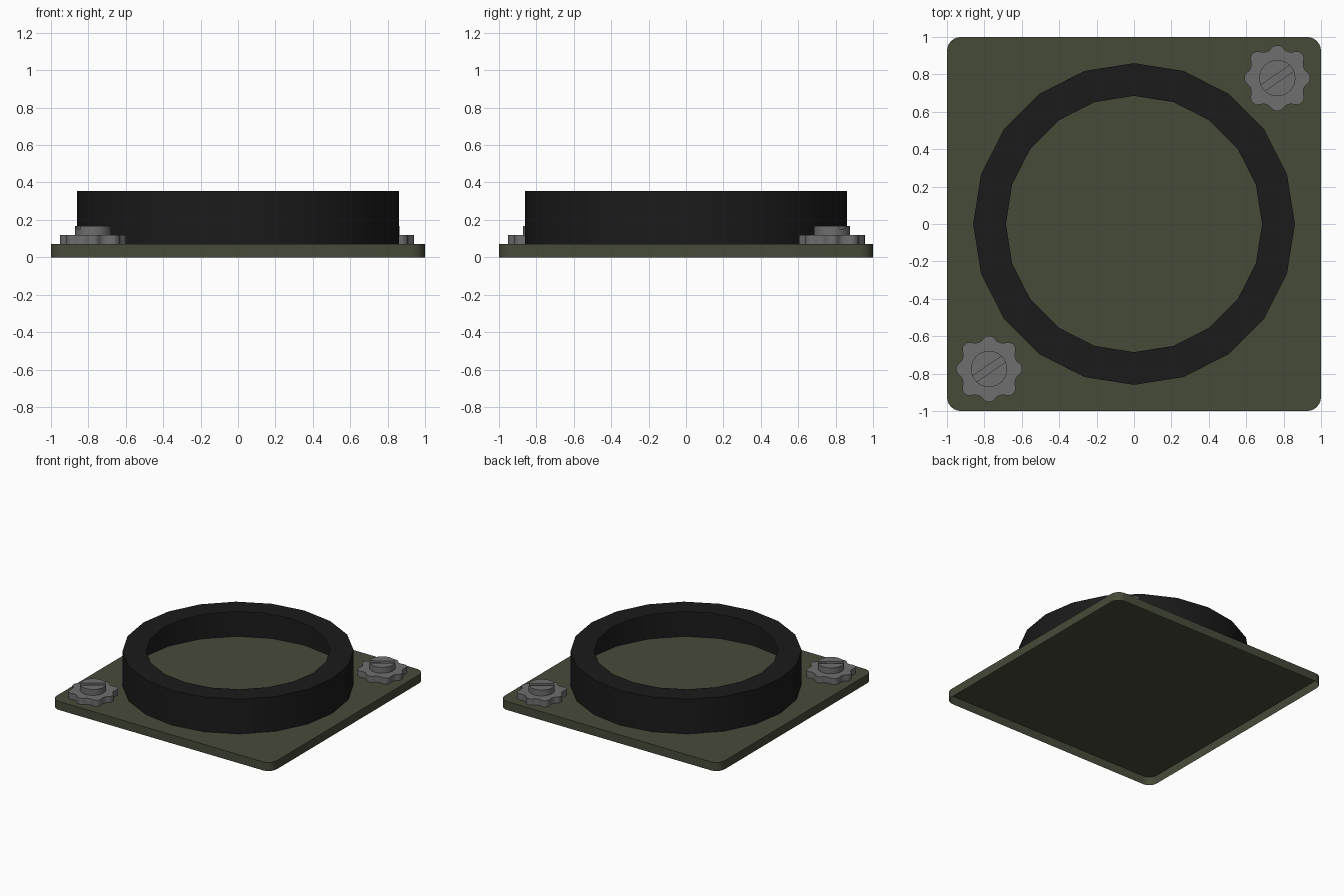
import bpy, bmesh, math

if "Cube" in bpy.data.objects:
    bpy.data.objects.remove(bpy.data.objects["Cube"])


def material(name, rgb):
    m = bpy.data.materials.new(name)
    m.diffuse_color = (*rgb, 1)
    m.use_nodes = True
    m.node_tree.nodes["Principled BSDF"].inputs["Base Color"].default_value = m.diffuse_color
    return m


olive = material("olive green", (0.061, 0.069, 0.040))
black = material("rubber black", (0.0105, 0.0105, 0.0108))
steel = material("grey steel", (0.158, 0.157, 0.157))


def shell(bm, pts, z0, z1):
    """Wall and top cap over a counter-clockwise outline, open underneath."""
    lo = [bm.verts.new((x, y, z0)) for x, y in pts]
    hi = [bm.verts.new((x, y, z1)) for x, y in pts]
    bm.faces.new(hi)
    n = len(pts)
    for i in range(n):
        j = (i + 1) % n
        bm.faces.new((lo[i], lo[j], hi[j], hi[i]))


def finish(bm, name, mat, loc=(0, 0, 0), angle=30):
    me = bpy.data.meshes.new(name)
    bm.to_mesh(me)
    bm.free()
    ob = bpy.data.objects.new(name, me)
    bpy.context.collection.objects.link(ob)
    ob.location = loc
    me.materials.append(mat)
    bpy.ops.object.select_all(action='DESELECT')
    ob.select_set(True)
    bpy.context.view_layer.objects.active = ob
    bpy.ops.object.shade_smooth_by_angle(angle=math.radians(angle))
    return ob


def arc(r, a0, a1, n, cx=0, cy=0):
    return [(cx + r * math.cos(a0 + (a1 - a0) * i / n),
             cy + r * math.sin(a0 + (a1 - a0) * i / n)) for i in range(n + 1)]


PLATE = 0.07   # top of the base plate

# Base plate: pressed sheet with rounded corners, open underneath
bm = bmesh.new()
R = 0.075
outline = []
for k, (sx, sy) in enumerate(((1, 1), (-1, 1), (-1, -1), (1, -1))):
    a = k * math.pi / 2
    outline += arc(R, a, a + math.pi / 2, 6, sx * (1 - R), sy * (1 - R))
shell(bm, outline, 0, PLATE)
finish(bm, "base_plate", olive)

# Twenty-sided collar: thin outer wall with an inward top flange
bm = bmesh.new()
N = 20
section = ((0.86, PLATE), (0.86, 0.355), (0.685, 0.355))
rings = [[bm.verts.new((r * math.cos(math.tau * i / N), r * math.sin(math.tau * i / N), z))
          for r, z in section] for i in range(N)]
for i in range(N):
    a, b = rings[i], rings[(i + 1) % N]
    for j in range(2):
        bm.faces.new((a[j], b[j], b[j + 1], a[j + 1]))
finish(bm, "collar_ring", black)

# Lobed knobs with slotted screw heads in two corners
for side, x, y in (("back", 0.766, 0.78), ("front", -0.775, -0.775)):
    bm = bmesh.new()
    lobes = []
    for i in range(96):
        t = math.tau * i / 96
        r = 0.167 + 0.015 * (math.cos(8 * t) - 0.08 * math.cos(24 * t)) - 0.005 * math.cos(4 * t)
        lobes.append((r * math.cos(t), r * math.sin(t)))
    shell(bm, lobes, PLATE, 0.12)
    finish(bm, side + "_knob", steel, (x, y, 0))

    bm = bmesh.new()
    hr, half = 0.097, 0.019
    slot = math.radians(34)
    d = math.asin(half / hr)
    shell(bm, arc(hr, 0, math.tau, 32)[:-1], 0.12, 0.152)
    for a in (slot, slot + math.pi):
        shell(bm, arc(hr, a + d, a + math.pi - d, 14), 0.152, 0.168)
    finish(bm, side + "_slotted_screw", steel, (x, y, 0))
